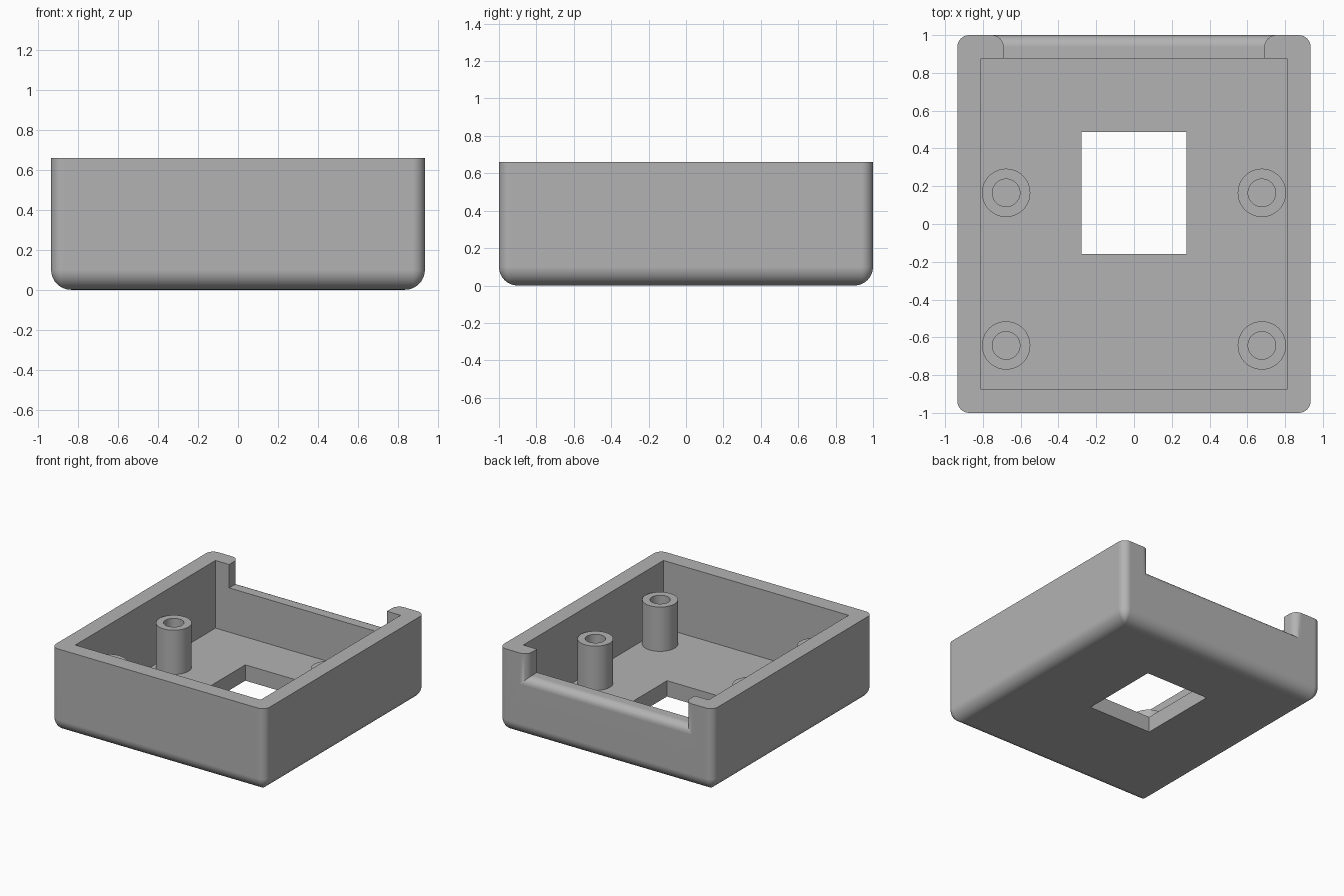
import bpy, bmesh, math

if "Cube" in bpy.data.objects:
    bpy.data.objects.remove(bpy.data.objects["Cube"], do_unlink=True)

HALF_X, HALF_Y, HEIGHT = 0.935, 1.0, 0.66
WALL, FLOOR = 0.125, 0.125
EDGE_R, BASE_R = 0.0625, 0.1
POST_TOP = NOTCH_Z = 0.475
STEPS = 8

grey = bpy.data.materials.new("plain grey")
grey.use_nodes = True
color = (0.45, 0.45, 0.45, 1)
grey.diffuse_color = color
grey.node_tree.nodes["Principled BSDF"].inputs["Base Color"].default_value = color


def loft(name, loops, caps=True):
    """Skin a stack of closed loops with equal point counts."""
    bm = bmesh.new()
    rings = [[bm.verts.new(p) for p in loop] for loop in loops]
    n = len(rings[0])
    for a, b in zip(rings, rings[1:]):
        for i in range(n):
            j = (i + 1) % n
            bm.faces.new((a[i], a[j], b[j], b[i]))
    if caps:
        bm.faces.new(rings[0][::-1])
        bm.faces.new(rings[-1])
    bmesh.ops.recalc_face_normals(bm, faces=bm.faces)
    mesh = bpy.data.meshes.new(name)
    bm.to_mesh(mesh)
    bm.free()
    mesh.materials.append(grey)
    obj = bpy.data.objects.new(name, mesh)
    bpy.context.collection.objects.link(obj)
    return obj


def rounded_rect(hx, hy, r, z):
    pts = []
    for k, (sx, sy) in enumerate([(1, 1), (-1, 1), (-1, -1), (1, -1)]):
        for i in range(STEPS + 1):
            a = math.pi / 2 * (k + i / STEPS)
            pts.append((sx * (hx - r) + r * math.cos(a),
                        sy * (hy - r) + r * math.sin(a), z))
    return pts


def box(name, x0, x1, y0, y1, z0, z1):
    return loft(name, [[(x0, y0, z), (x1, y0, z), (x1, y1, z), (x0, y1, z)]
                       for z in (z0, z1)])


def select_only(obj):
    bpy.ops.object.select_all(action="DESELECT")
    obj.select_set(True)
    bpy.context.view_layer.objects.active = obj


def cut(obj, cutter):
    mod = obj.modifiers.new("cut", "BOOLEAN")
    mod.operation = "DIFFERENCE"
    mod.solver = "EXACT"
    mod.object = cutter
    select_only(obj)
    bpy.ops.object.modifier_apply(modifier=mod.name)
    bpy.data.objects.remove(cutter, do_unlink=True)


def smooth(obj):
    select_only(obj)
    bpy.ops.object.shade_smooth_by_angle(angle=math.radians(30))
    mod = obj.modifiers.new("even shading", "WEIGHTED_NORMAL")
    mod.keep_sharp = True


# Outer shell with a rounded base
loops = []
for i in range(STEPS + 1):
    a = math.pi / 2 * i / STEPS
    inset = BASE_R * (1 - math.sin(a))
    loops.append(rounded_rect(HALF_X - inset, HALF_Y - inset,
                              max(EDGE_R - inset, 0.004),
                              BASE_R * (1 - math.cos(a))))
loops.append(rounded_rect(HALF_X, HALF_Y, EDGE_R, HEIGHT))
shell = loft("case_shell", loops)

# Cavity and the rectangular floor opening
ix, iy = HALF_X - WALL, HALF_Y - WALL
cut(shell, box("cavity", -ix, ix, -iy, iy, FLOOR, 1))
cut(shell, box("floor_opening", -0.278, 0.278, -0.16, 0.488, -0.2, 0.3))

# Back wall notch, its edges rounding outwards to the back face
section = [(0.7, 0.0)]
for i in range(STEPS + 1):
    a = math.pi / 2 * i / STEPS
    section.append((HALF_Y - EDGE_R + EDGE_R * math.sin(a),
                    EDGE_R * (1 - math.cos(a))))
section.append((1.1, EDGE_R))
cut(shell, loft("notch", [[(-0.69 - d, y, NOTCH_Z - d), (0.69 + d, y, NOTCH_Z - d),
                           (0.69 + d, y, 1), (-0.69 - d, y, 1)]
                          for y, d in section]))
smooth(shell)

# Four hollow screw posts
for side, x in (("right", -0.677), ("left", 0.677)):
    for end, y in (("front", -0.643), ("back", 0.165)):
        rings = [[(x + r * math.cos(math.tau * i / 48),
                   y + r * math.sin(math.tau * i / 48), z) for i in range(48)]
                 for r, z in ((0.128, FLOOR - 0.01), (0.128, POST_TOP),
                              (0.073, POST_TOP), (0.073, FLOOR - 0.01))]
        smooth(loft(f"screw_post_{end}_{side}", rings, caps=False))
